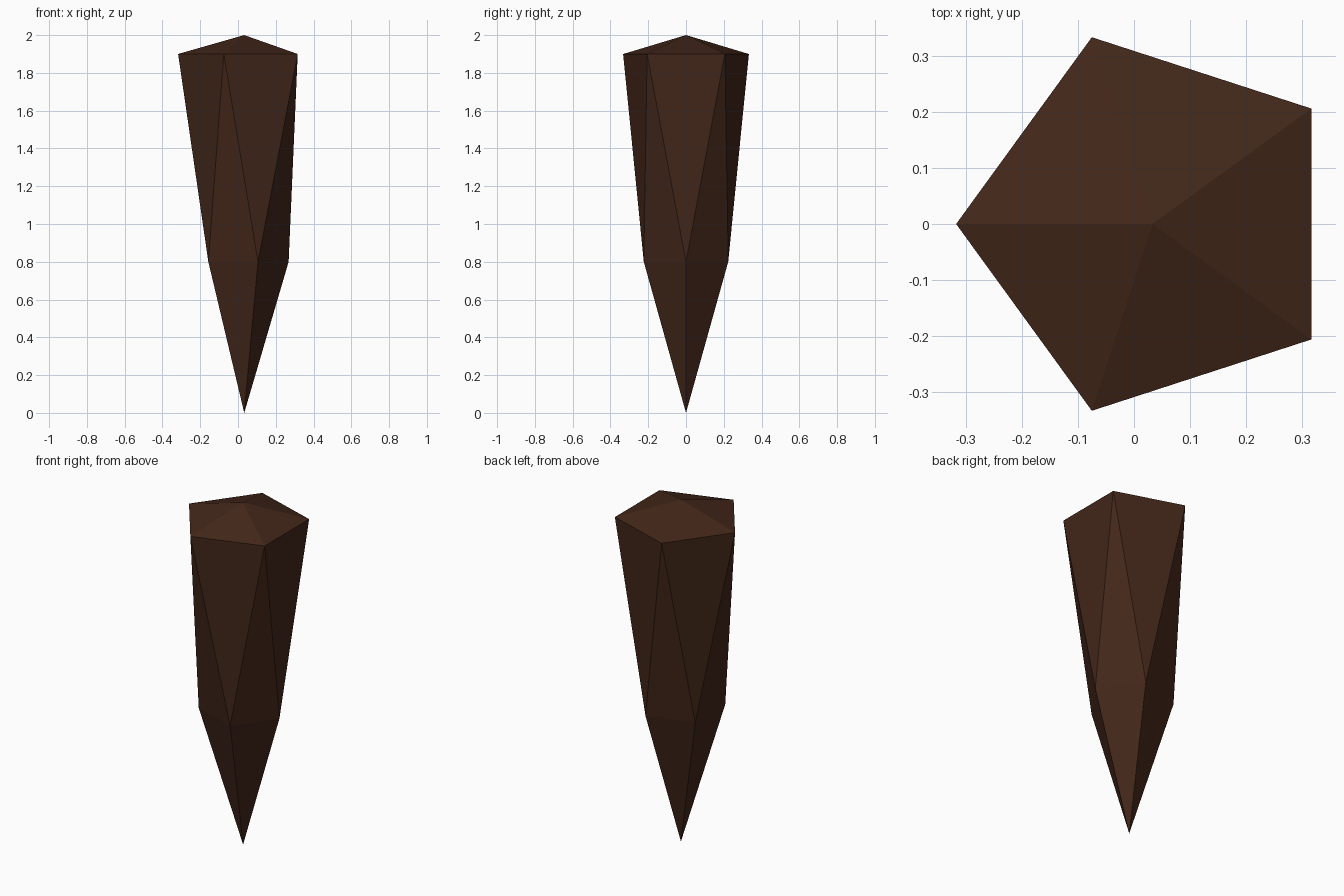
import bpy, bmesh
from math import cos, sin, radians

if "Cube" in bpy.data.objects:
    bpy.data.objects.remove(bpy.data.objects["Cube"])

CX = 0.033  # axis offset that centres the five-sided outline
SIDES = 5

bm = bmesh.new()


def ring(radius, z, start):
    angles = [radians(start + i * 360 / SIDES) for i in range(SIDES)]
    return [bm.verts.new((CX + radius * cos(a), radius * sin(a), z)) for a in angles]


# Tip, two staggered rings and the shallow cap point
tip = bm.verts.new((CX, 0, 0))
lower = ring(0.235, 0.8, 0)
upper = ring(0.35, 1.9, 36)
cap = bm.verts.new((CX, 0, 2))

# Triangles: point, zigzag sides, cap
for i in range(SIDES):
    j = (i + 1) % SIDES
    bm.faces.new((tip, lower[j], lower[i]))
    bm.faces.new((lower[i], lower[j], upper[i]))
    bm.faces.new((upper[i], lower[j], upper[j]))
    bm.faces.new((upper[i], upper[j], cap))
bmesh.ops.recalc_face_normals(bm, faces=bm.faces[:])

mesh = bpy.data.meshes.new("stake")
bm.to_mesh(mesh)
bm.free()
stake = bpy.data.objects.new("stake", mesh)
bpy.context.collection.objects.link(stake)

# Dark brown wood
wood = bpy.data.materials.new("dark_wood")
wood.diffuse_color = (0.055, 0.02, 0.01, 1)
wood.use_nodes = True
wood.node_tree.nodes["Principled BSDF"].inputs["Base Color"].default_value = wood.diffuse_color
mesh.materials.append(wood)
